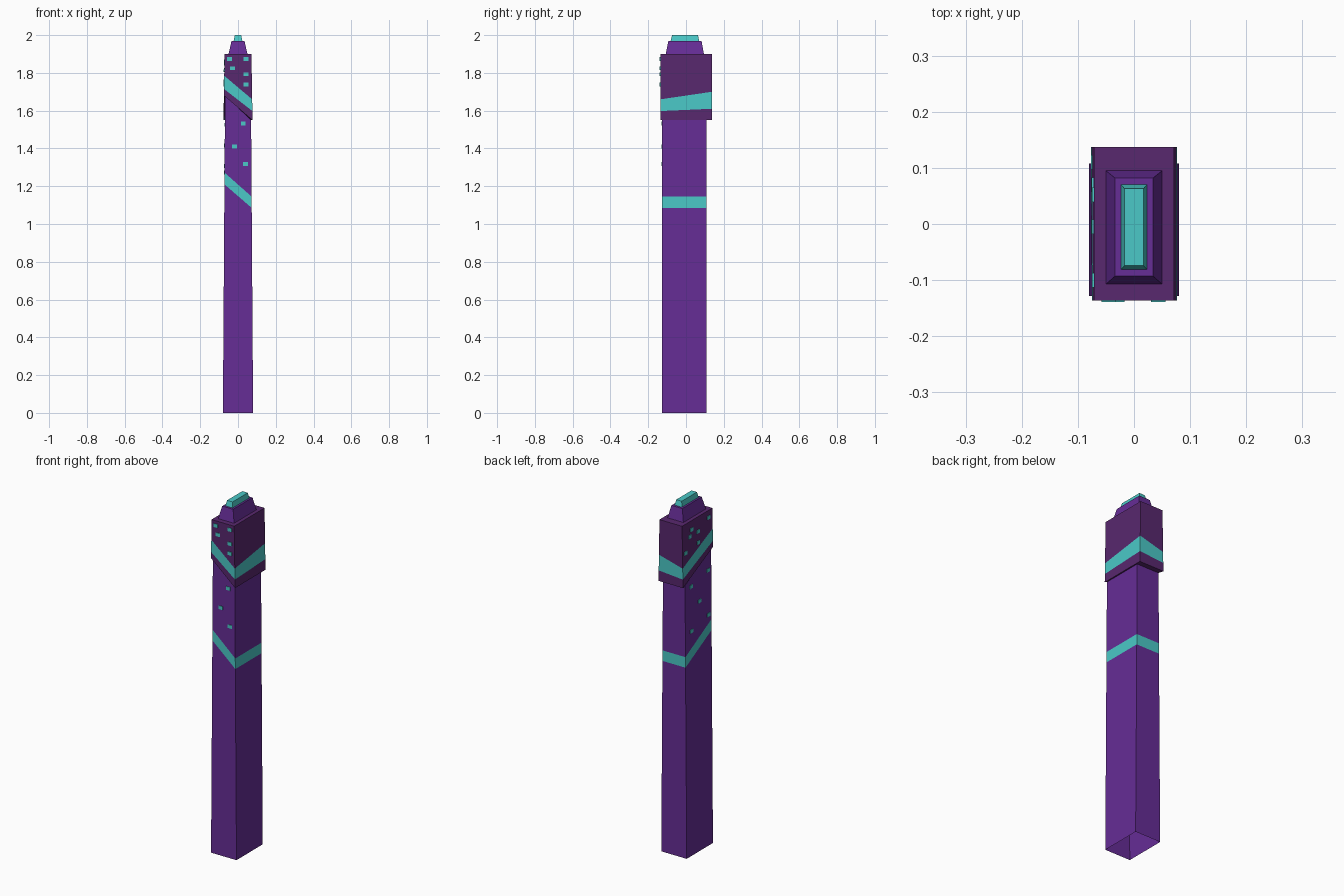
import bpy

if "Cube" in bpy.data.objects:
    bpy.data.objects.remove(bpy.data.objects["Cube"])


def material(name, rgb):
    m = bpy.data.materials.new(name)
    m.diffuse_color = (*rgb, 1)
    m.use_nodes = True
    m.node_tree.nodes["Principled BSDF"].inputs["Base Color"].default_value = m.diffuse_color
    return m


PURPLE = material("purple", (0.133, 0.026, 0.305))
DARK = material("dark_purple", (0.098, 0.021, 0.156))
TEAL = material("teal", (0.07, 0.58, 0.57))


def add_mesh(name, verts, faces, mats, ids):
    me = bpy.data.meshes.new(name)
    me.from_pydata(verts, [], faces)
    for m in mats:
        me.materials.append(m)
    for p, i in zip(me.polygons, ids):
        p.material_index = i
    ob = bpy.data.objects.new(name, me)
    bpy.context.collection.objects.link(ob)
    return ob


def ring(half_x, y0, y1, heights):
    """Four corners: front left, front right, back right, back left."""
    corners = ((-1, y0), (1, y0), (1, y1), (-1, y1))
    return [(s * half_x(z), y, z) for (s, y), z in zip(corners, heights)]


def loft(name, rings, mats, ids, cap=False):
    verts = [v for r in rings for v in r]
    faces, face_ids = [], []
    for k in range(len(rings) - 1):
        a = 4 * k
        for i in range(4):
            j = (i + 1) % 4
            faces.append((a + i, a + j, a + 4 + j, a + 4 + i))
            face_ids.append(ids[k])
    if cap:
        n = len(verts)
        faces.append((n - 4, n - 3, n - 2, n - 1))
        face_ids.append(ids[-1])
    return add_mesh(name, verts, faces, mats, face_ids)


def shaft_x(z):
    return 0.08 - 0.0068 * z


def head_x(z):
    return 0.077 - 0.017 * (z - 1.55)


# Tapered shaft, open underneath, with a slanted stripe
SF, SB = -0.128, 0.108
HF, HB = -0.136, 0.137
eave = (1.68, 1.55, 1.55, 1.55)
levels = [(0,) * 4, (1.21, 1.085, 1.085, 1.085), (1.272, 1.145, 1.145, 1.145), eave]
loft("shaft", [ring(shaft_x, SF, SB, h) for h in levels], [PURPLE, TEAL], [0, 1, 0])

# Overhanging head with its ledge and stripe
levels = [eave, (1.715, 1.598, 1.61, 1.598), (1.785, 1.66, 1.70, 1.66), (1.9,) * 4]
loft("head", [ring(shaft_x, SF, SB, eave)] + [ring(head_x, HF, HB, h) for h in levels],
     [DARK, TEAL], [0, 0, 1, 0], cap=True)

# Stepped roof
loft("roof", [ring(lambda z: 0.05, -0.107, 0.095, (1.9,) * 4),
              ring(lambda z: 0.034, -0.093, 0.082, (1.97,) * 4)], [PURPLE], [0], cap=True)
loft("roof_light", [ring(lambda z: 0.023, -0.081, 0.07, (1.97,) * 4),
                    ring(lambda z: 0.017, -0.074, 0.063, (2.0,) * 4)], [TEAL], [0], cap=True)

# Small lit windows, thin blocks on the front and left faces
BOX = [(0, 3, 2, 1), (4, 5, 6, 7), (0, 1, 5, 4), (1, 2, 6, 5), (2, 3, 7, 6), (3, 0, 4, 7)]


def windows(name, spots, front, wall):
    verts, faces = [], []
    w, h, out = 0.013, 0.01, 0.003
    for u, z in spots:
        n = len(verts)
        for d in (0.001, -out):
            for du, dz in ((-w, -h), (w, -h), (w, h), (-w, h)):
                p, q = u + du, z + dz
                if front:
                    verts.append((p, wall + d, q))
                else:
                    verts.append((-wall(q) + d, -p, q))
        faces += [tuple(n + i for i in f) for f in BOX]
    add_mesh(name, verts, faces, [TEAL], [0] * len(faces))


windows("head_front_windows", [(-0.045, 1.873), (0.043, 1.873), (-0.03, 1.825),
                               (0.043, 1.793), (0.043, 1.738)], True, HF)
windows("shaft_front_windows", [(0.028, 1.532), (-0.018, 1.41), (0.04, 1.318)], True, SF)
windows("head_left_windows", [(0.10, 1.86), (-0.052, 1.85), (0.005, 1.817), (-0.07, 1.815),
                              (0.005, 1.755), (-0.11, 1.738)], False, head_x)
windows("shaft_left_windows", [(0.10, 1.56), (-0.053, 1.525), (0.02, 1.415),
                               (0.10, 1.307), (-0.053, 1.272)], False, shaft_x)
